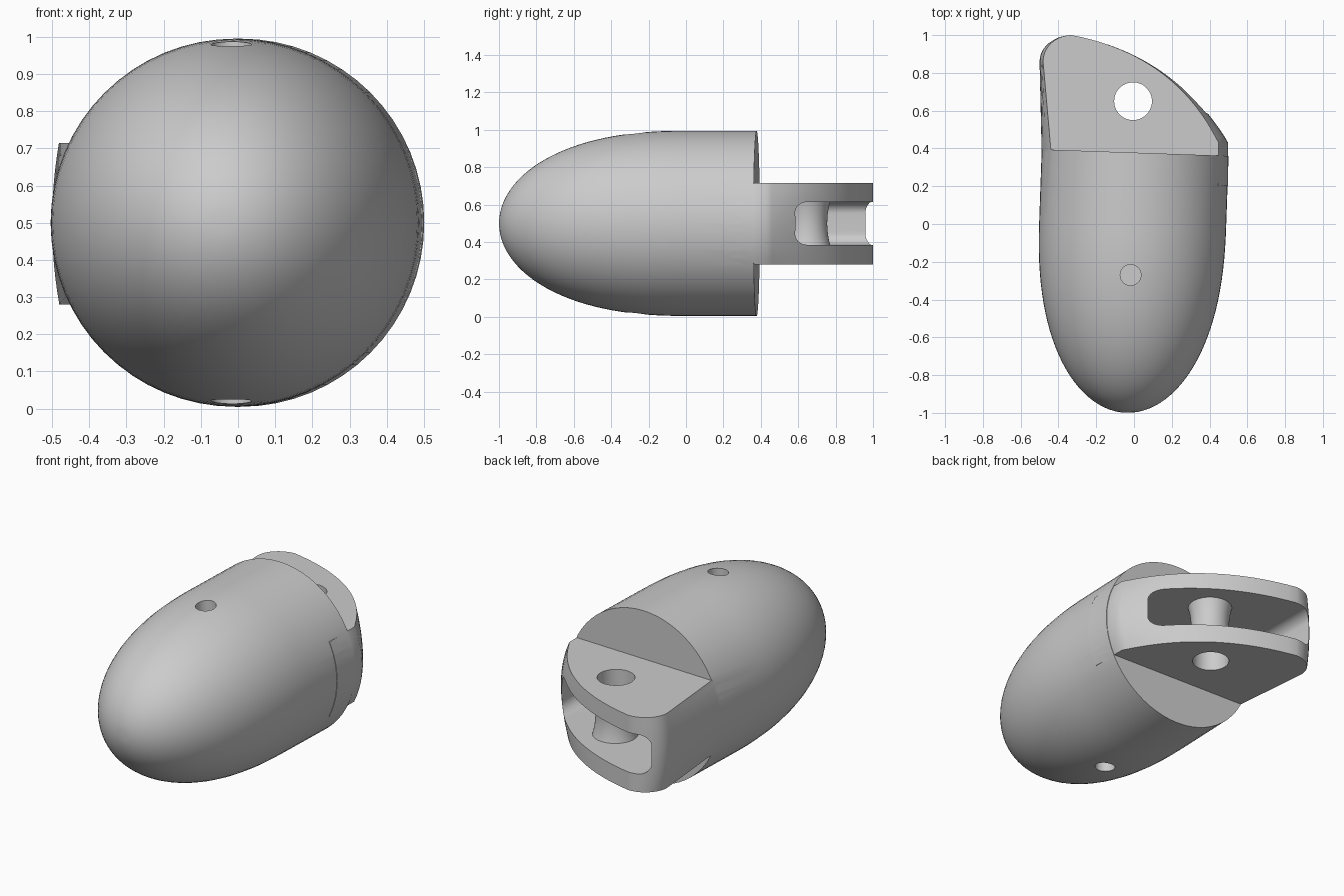
import bpy, bmesh, math
from mathutils import Matrix

old = bpy.data.objects.get("Cube")
if old:
    bpy.data.objects.remove(old, do_unlink=True)

MID = 0.5          # height of the long axis
R = 0.495          # body radius

grey = bpy.data.materials.new("light_grey")
grey.use_nodes = True
colour = (0.6, 0.6, 0.6, 1)
grey.diffuse_color = colour
grey.node_tree.nodes["Principled BSDF"].inputs["Base Color"].default_value = colour


def finish(name, bm):
    bmesh.ops.recalc_face_normals(bm, faces=bm.faces)
    mesh = bpy.data.meshes.new(name)
    bm.to_mesh(mesh)
    bm.free()
    mesh.materials.append(grey)
    ob = bpy.data.objects.new(name, mesh)
    bpy.context.collection.objects.link(ob)
    return ob


def loft(name, rings):
    """Skin equal-length closed rings and cap both ends."""
    bm = bmesh.new()
    loops = [[bm.verts.new(p) for p in ring] for ring in rings]
    n = len(loops[0])
    for a, b in zip(loops, loops[1:]):
        for i in range(n):
            j = (i + 1) % n
            bm.faces.new((a[i], a[j], b[j], b[i]))
    bm.faces.new(loops[0])
    bm.faces.new(loops[-1])
    return finish(name, bm)


def circle(r, n=64):
    return [(r * math.cos(math.tau * i / n), r * math.sin(math.tau * i / n)) for i in range(n)]


def column(name, x, y, profile):
    """Upright turned shape from (radius, height) pairs."""
    return loft(name, [[(x + u, y + v, z) for u, v in circle(r, 48)] for r, z in profile])


def combine(target, tool, operation):
    mod = target.modifiers.new(operation, 'BOOLEAN')
    mod.operation = operation
    mod.solver = 'EXACT'
    mod.object = tool
    bpy.context.view_layer.objects.active = target
    bpy.ops.object.modifier_apply(modifier=mod.name)
    bpy.data.objects.remove(tool, do_unlink=True)


# Rounded nose running into a straight barrel, turned slightly about z
profile = []
for i in range(1, 29):
    t = math.cos(math.pi / 2 * i / 28)
    profile.append((-t, R * math.sqrt(1 - t ** 2.3)))
profile.append((0.378, R))
body = loft("fingertip_body", [[(u, y, v) for u, v in circle(r)] for y, r in profile])
body.data.transform(Matrix.Translation((-0.007, 0, MID)) @ Matrix.Rotation(-0.035, 4, 'Z'))


# Flat tongue at the back with one rounded corner and a sweeping rear edge
def tongue_outline(z):
    dz = z - MID
    c = math.sqrt((R - 0.002) ** 2 - dz * dz)
    left = -0.5 + 0.4 * dz * dz
    pts = [(0.004 - c, 0.2), (0.004 - c, 0.39)]
    for i in range(11):
        a = math.pi / 2 * i / 10
        pts.append((-0.33 + (left + 0.33) * math.cos(a), 0.86 + 0.14 * math.sin(a)))
    end = c - 0.012
    for i in range(1, 21):
        t = i / 20
        s = 1 - t
        pts.append((-0.33 * s * s + 0.4 * s * t + end * t * t,
                    s * s + 1.8 * s * t + 0.46 * t * t))
    pts += [(c + 0.005, 0.43), (c + 0.005, 0.2)]
    return [(x, y, z) for x, y in pts]


tongue = loft("tongue", [tongue_outline(0.28 + 0.435 * i / 12) for i in range(13)])
combine(body, tongue, 'UNION')

# Deep slot with rounded edges, wrapped round a waisted pin
bm = bmesh.new()
bmesh.ops.create_cube(bm, size=1, matrix=Matrix.Translation((-0.03, 0.75, MID))
                      @ Matrix.Diagonal((0.84, 0.9, 0.23, 1)))
edges = [e for e in bm.edges if abs(e.verts[0].co.y - e.verts[1].co.y) > 0.5]
bmesh.ops.bevel(bm, geom=edges, offset=0.065, segments=8, profile=0.5, affect='EDGES')
slot = finish("slot_cutter", bm)
pin = column("pin", 0, 0.65, [(0.105 + 0.018 * abs(k / 8) ** 2, MID + 0.125 * k / 8)
                              for k in range(-8, 9)])
combine(slot, pin, 'DIFFERENCE')
combine(body, slot, 'DIFFERENCE')

# Pivot hole through the tongue
combine(body, column("pivot_hole", -0.005, 0.65, [(0.1, 0.1), (0.1, 0.9)]), 'DIFFERENCE')

# Small blind holes above and below
for low, high in ((0.68, 1.1), (-0.1, 0.32)):
    hole = column("cord_hole", -0.018, -0.27, [(0.055, low), (0.055, high)])
    combine(body, hole, 'DIFFERENCE')

body.select_set(True)
bpy.context.view_layer.objects.active = body
bpy.ops.object.shade_smooth_by_angle(angle=math.radians(30))
